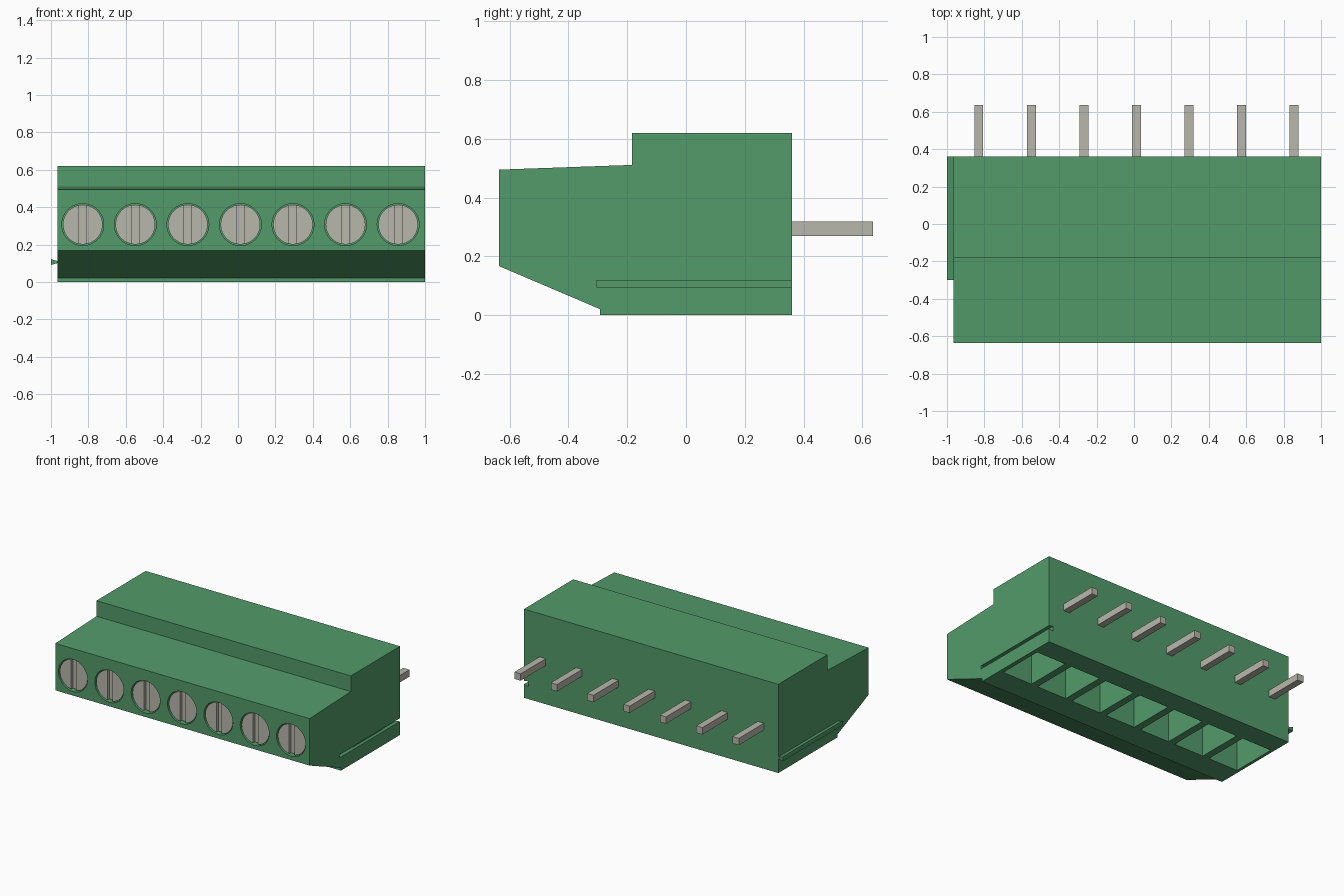
import bpy, bmesh
from mathutils import Matrix, Vector

cube = bpy.data.objects.get("Cube")
if cube:
    bpy.data.objects.remove(cube, do_unlink=True)

COUNT, PITCH, MID = 7, 0.281, 0.013
XS = [MID + (i - (COUNT - 1) / 2) * PITCH for i in range(COUNT)]
X0, X1, BACK, FRONT = -0.966, 1.0, 0.36, -0.637


def material(name, rgb):
    m = bpy.data.materials.new(name)
    m.use_nodes = True
    m.diffuse_color = (*rgb, 1)
    m.node_tree.nodes["Principled BSDF"].inputs["Base Color"].default_value = (*rgb, 1)
    return m


green = material("green plastic", (0.084, 0.328, 0.144))
metal = material("light metal", (0.479, 0.474, 0.413))


def finish(name, bm, mat):
    bmesh.ops.recalc_face_normals(bm, faces=bm.faces[:])
    me = bpy.data.meshes.new(name)
    bm.to_mesh(me)
    bm.free()
    me.materials.append(mat)
    ob = bpy.data.objects.new(name, me)
    bpy.context.collection.objects.link(ob)
    return ob


def add_prism(bm, pts, axis, a, b):
    """Extrude a 2D outline from a to b along x (points y,z) or y (points x,z)."""
    at = (lambda p, t: (t, p[0], p[1])) if axis == "x" else (lambda p, t: (p[0], t, p[1]))
    face = bm.faces.new([bm.verts.new(at(p, a)) for p in pts])
    ext = bmesh.ops.extrude_face_region(bm, geom=[face])["geom"]
    move = Vector(at((0, 0), b - a))
    bmesh.ops.translate(bm, vec=move, verts=[v for v in ext if isinstance(v, bmesh.types.BMVert)])


def add_box(bm, lo, hi):
    add_prism(bm, [(lo[0], lo[2]), (hi[0], lo[2]), (hi[0], hi[2]), (lo[0], hi[2])], "y", lo[1], hi[1])


def add_disc(bm, x, z, r, y0, y1):
    """Cylinder lying along y."""
    m = Matrix.Translation((x, (y0 + y1) / 2, z)) @ Matrix.Rotation(1.5707963, 4, "X")
    bmesh.ops.create_cone(bm, cap_ends=True, segments=40, radius1=r, radius2=r,
                          depth=abs(y1 - y0), matrix=m)


def cut(ob, bm, mat):
    tool = finish("cutter", bm, mat)
    tool.hide_render = True
    mod = ob.modifiers.new("cut", "BOOLEAN")
    mod.operation, mod.solver, mod.object = "DIFFERENCE", "EXACT", tool
    bpy.context.view_layer.objects.active = ob
    bpy.ops.object.modifier_apply(modifier=mod.name)
    bpy.data.objects.remove(tool, do_unlink=True)


def smooth(ob):
    bpy.ops.object.select_all(action="DESELECT")
    ob.select_set(True)
    bpy.context.view_layer.objects.active = ob
    bpy.ops.object.shade_smooth_by_angle()


# Housing: stepped side profile
bm = bmesh.new()
add_prism(bm, [(FRONT, 0.167), (FRONT, 0.495), (-0.183, 0.511), (-0.183, 0.62),
               (BACK, 0.62), (BACK, 0), (-0.292, 0), (-0.292, 0.02)], "x", X0, X1)
housing = finish("housing", bm, green)

# Screw holes, wire pockets and the joining groove on the left side
SZ = 0.307
bm = bmesh.new()
for x in XS:
    add_disc(bm, x, SZ, 0.112, FRONT - 0.05, FRONT + 0.045)
    add_box(bm, (x - 0.115, -0.12, -0.05), (x + 0.115, 0.21, 0.42))
add_prism(bm, [(X1 - 0.034, 0.089), (X1 + 0.0136, 0.0978), (X1 + 0.0136, 0.1152),
               (X1 - 0.034, 0.124)], "y", -0.305, BACK + 0.05)
cut(housing, bm, green)
smooth(housing)

# Dovetail rib on the right side, matching the groove
bm = bmesh.new()
add_prism(bm, [(-1, 0.091), (X0 + 0.004, 0.102), (X0 + 0.004, 0.111), (-1, 0.122)],
          "y", -0.3, BACK)
finish("joining_rib", bm, green)

# Slotted screws
for i, x in enumerate(XS):
    bm = bmesh.new()
    add_disc(bm, x, SZ, 0.106, FRONT + 0.008, FRONT + 0.05)
    screw = finish(f"screw_{i + 1}", bm, metal)
    bm = bmesh.new()
    add_box(bm, (x - 0.02, FRONT - 0.05, SZ - 0.2), (x + 0.02, FRONT + 0.03, SZ + 0.2))
    cut(screw, bm, metal)
    smooth(screw)

# Contact pins at the back
for i, x in enumerate(XS):
    bm = bmesh.new()
    add_box(bm, (x - 0.024, BACK - 0.02, 0.27), (x + 0.024, 0.637, 0.318))
    finish(f"pin_{i + 1}", bm, metal)
